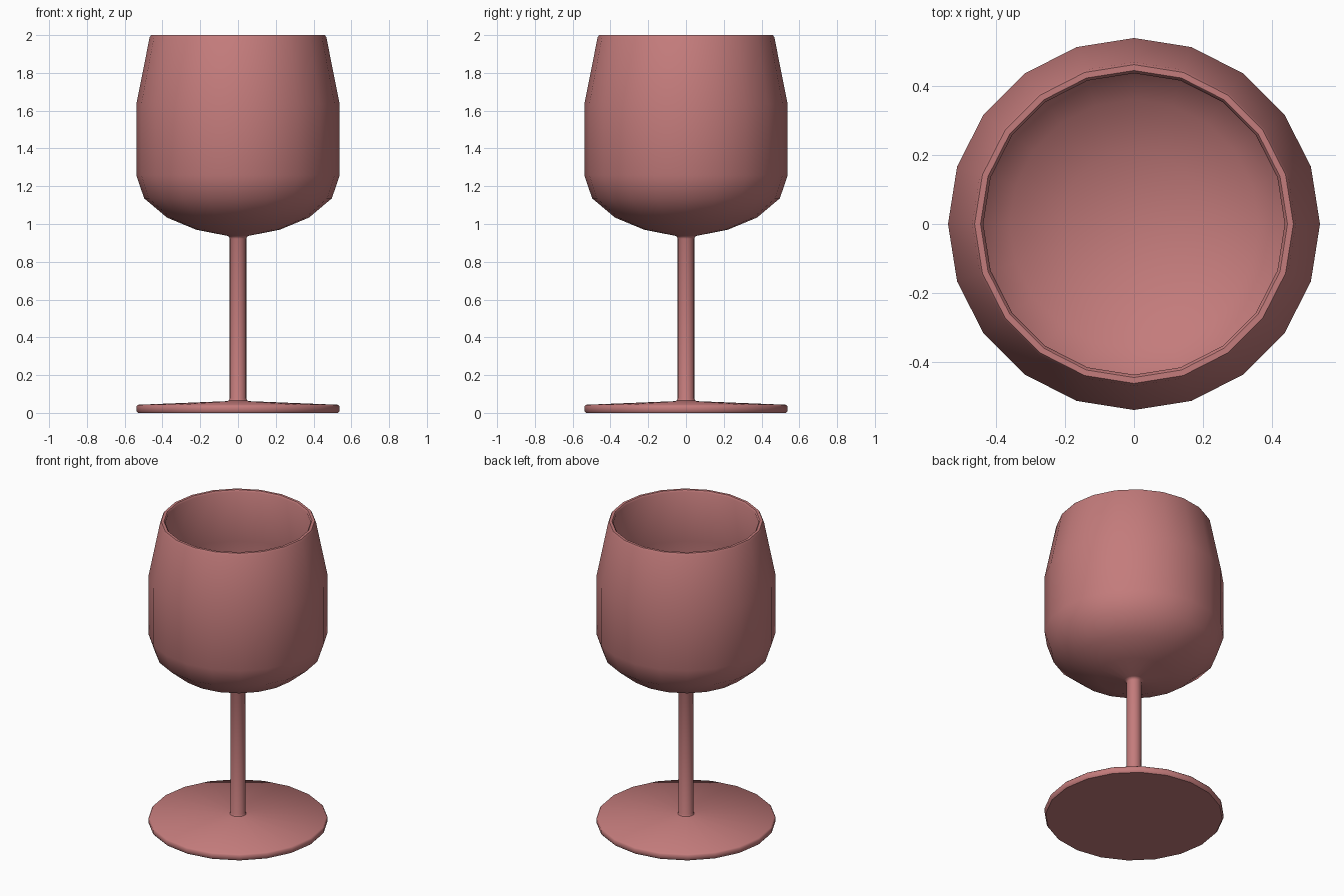
import bpy, bmesh
from math import radians, cos, sin, tau

if "Cube" in bpy.data.objects:
    bpy.data.objects.remove(bpy.data.objects["Cube"])

SIDES = 20

# Profile pieces as (radius, height), running from underside to inner bottom
foot = [(0, 0), (0.53, 0), (0.538, 0.01), (0.538, 0.034), (0.53, 0.043), (0.06, 0.062)]
stem = [(0.049, 0.065), (0.044, 0.076), (0.044, 0.922), (0.049, 0.934)]
bowl = [(0.06, 0.938), (0.222, 0.97), (0.376, 1.034), (0.497, 1.136),
        (0.538, 1.258), (0.538, 1.635), (0.468, 1.988)]
rim = [(0.461, 2.0), (0.444, 2.0), (0.436, 1.99)]
inside = [(0.508, 1.63), (0.508, 1.264), (0.473, 1.157), (0.36, 1.061),
          (0.212, 0.999), (0, 0.962)]


def lathe(name, profile):
    """Revolve a profile that starts and ends on the axis."""
    bm = bmesh.new()
    rings = []
    for r, z in profile:
        n = SIDES if r else 1
        rings.append([bm.verts.new((r * cos(tau * i / SIDES), r * sin(tau * i / SIDES), z))
                      for i in range(n)])
    for a, b in zip(rings, rings[1:]):
        for i in range(SIDES):
            j = (i + 1) % SIDES
            if len(a) == 1:
                bm.faces.new((a[0], b[j], b[i]))
            elif len(b) == 1:
                bm.faces.new((a[i], a[j], b[0]))
            else:
                bm.faces.new((a[i], a[j], b[j], b[i]))
    bmesh.ops.recalc_face_normals(bm, faces=bm.faces)
    mesh = bpy.data.meshes.new(name)
    bm.to_mesh(mesh)
    bm.free()
    obj = bpy.data.objects.new(name, mesh)
    bpy.context.collection.objects.link(obj)
    return obj


# Foot, stem and hollow bowl as one continuous turned surface
glass = lathe("wine_glass", foot + stem + bowl + rim + inside)

# Dusty red material
red = bpy.data.materials.new("dusty_red")
red.diffuse_color = (0.55, 0.2, 0.2, 1)
red.use_nodes = True
red.node_tree.nodes["Principled BSDF"].inputs["Base Color"].default_value = red.diffuse_color
glass.data.materials.append(red)

bpy.context.view_layer.objects.active = glass
glass.select_set(True)
bpy.ops.object.shade_smooth_by_angle(angle=radians(50))
